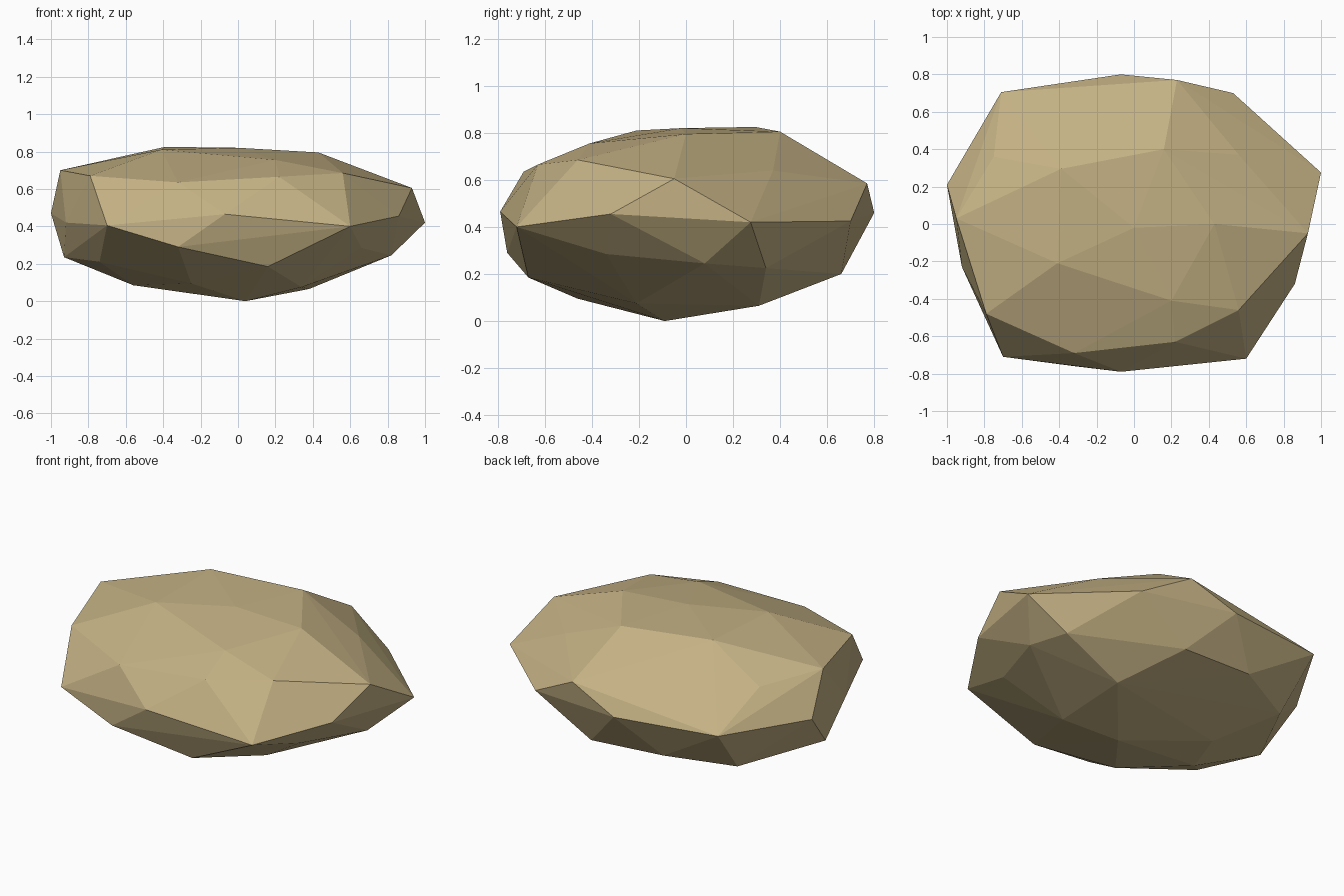
import bpy, bmesh

# Rock corners, grouped by height
underside = [(.04, -.09, 0), (.38, .31, .065), (.34, -.21, .075), (-.25, -.46, .095),
             (-.56, -.145, .085), (-.45, .14, .075)]
lower = [(.16, -.67, .185), (.66, -.34, .285), (.82, .08, .245), (.77, .34, .225),
         (.18, .66, .2), (-.295, .64, .225), (-.67, .46, .19), (-.93, -.02, .235),
         (-.74, -.34, .21), (-.32, -.76, .29)]
rim = [(-.07, -.79, .465), (.6, -.72, .4), (.86, -.32, .455), (1, .275, .42),
       (.53, .7, .425), (-.07, .8, .46), (-.71, .705, .478), (-1, .21, .47),
       (-.92, -.23, .42), (-.7, -.71, .405)]
upper = [(.22, -.63, .665), (.56, -.46, .685), (.93, -.05, .605), (.56, .37, .64),
         (.23, .77, .585), (-.31, .655, .58), (-.75, .36, .66), (-.95, .03, .7),
         (-.79, -.48, .67), (-.32, -.69, .635)]
crown = [(0, -.02, .82), (.43, 0, .795), (.16, .4, .805), (-.39, .295, .825),
         (-.41, -.21, .81), (.2, -.41, .755)]

# Faceted boulder: wrap the corners in a convex skin
bm = bmesh.new()
for level in (underside, lower, rim, upper, crown):
    for corner in level:
        bm.verts.new(corner)
hull = bmesh.ops.convex_hull(bm, input=bm.verts)
loose = [v for v in bm.verts if not v.link_faces]
bmesh.ops.delete(bm, geom=loose, context='VERTS')
bmesh.ops.recalc_face_normals(bm, faces=bm.faces)
mesh = bpy.data.meshes.new("rock")
bm.to_mesh(mesh)
bm.free()
rock = bpy.data.objects.new("rock", mesh)
bpy.context.collection.objects.link(rock)

# Sandy stone colour
stone = bpy.data.materials.new("sandstone")
stone.diffuse_color = (.55, .44, .23, 1)
mesh.materials.append(stone)
